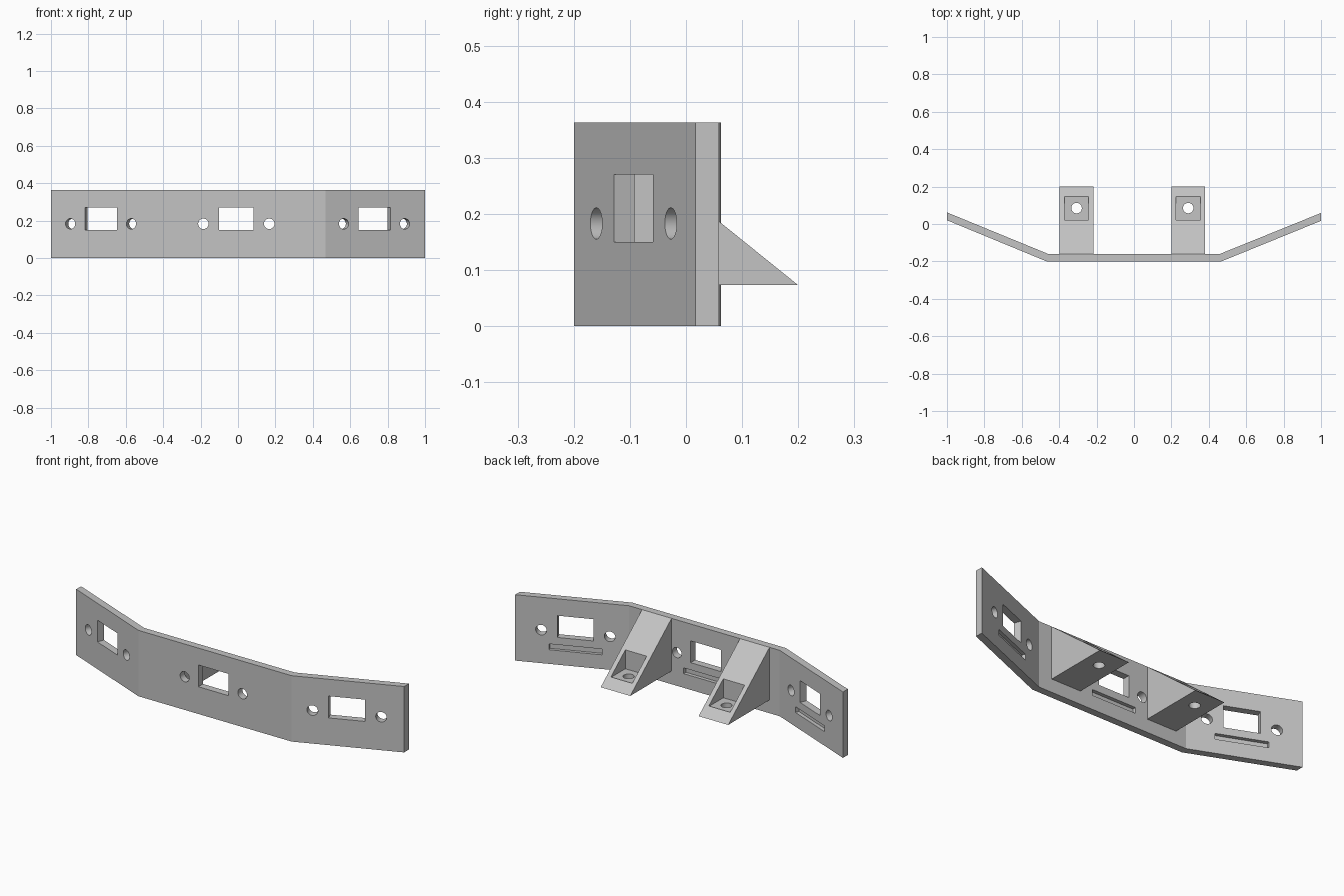
import bpy, bmesh, math
from mathutils import Matrix, Vector

cube = bpy.data.objects.get("Cube")
if cube:
    bpy.data.objects.remove(cube)

grey = bpy.data.materials.new("plain grey")
grey.use_nodes = True
colour = (0.55, 0.55, 0.55, 1)
grey.diffuse_color = colour
grey.node_tree.nodes["Principled BSDF"].inputs["Base Color"].default_value = colour

HEIGHT = 0.363      # plate height
FRONT, BACK = -0.2, -0.16
SHELF = 0.073       # underside of the brackets


def make_object(name, bm):
    bmesh.ops.recalc_face_normals(bm, faces=bm.faces)
    mesh = bpy.data.meshes.new(name)
    bm.to_mesh(mesh)
    bm.free()
    mesh.materials.append(grey)
    obj = bpy.data.objects.new(name, mesh)
    bpy.context.collection.objects.link(obj)
    return obj


def prism(name, points, direction):
    """Extrude a flat outline along a direction."""
    bm = bmesh.new()
    face = bm.faces.new([bm.verts.new(p) for p in points])
    out = bmesh.ops.extrude_face_region(bm, geom=[face])
    moved = [v for v in out["geom"] if isinstance(v, bmesh.types.BMVert)]
    bmesh.ops.translate(bm, verts=moved, vec=Vector(direction))
    return make_object(name, bm)


def box(name, size, matrix):
    bm = bmesh.new()
    bmesh.ops.create_cube(bm, size=1, matrix=matrix @ Matrix.Diagonal((*size, 1)))
    return make_object(name, bm)


def cylinder(name, radius, depth, matrix):
    bm = bmesh.new()
    bmesh.ops.create_cone(bm, cap_ends=True, segments=40, radius1=radius,
                          radius2=radius, depth=depth, matrix=matrix)
    return make_object(name, bm)


def cut(target, cutters):
    """Subtract the cutters, bake the result and remove them."""
    for c in cutters:
        c.hide_render = True
        mod = target.modifiers.new("cut", "BOOLEAN")
        mod.operation = "DIFFERENCE"
        mod.solver = "EXACT"
        mod.object = c
    graph = bpy.context.evaluated_depsgraph_get()
    baked = bpy.data.meshes.new_from_object(target.evaluated_get(graph))
    target.modifiers.clear()
    target.data = baked
    for c in cutters:
        bpy.data.objects.remove(c)
    bpy.ops.object.select_all(action="DESELECT")
    target.select_set(True)
    bpy.context.view_layer.objects.active = target
    bpy.ops.object.shade_smooth_by_angle(angle=math.radians(20))


# Bent plate
outline = [(-1, 0.02), (-0.467, FRONT), (0.467, FRONT), (1, 0.017),
           (1, 0.059), (0.459, BACK), (-0.459, BACK), (-1, 0.062)]
plate = prism("bent_plate", [(x, y, 0) for x, y in outline], (0, 0, HEIGHT))

# Window, two screw holes and a shallow rear slot in each panel
cutters = []
wing = math.radians(22.3)
for x, y, angle in ((-0.734, -0.091, -wing), (-0.009, FRONT, 0), (0.728, -0.092, wing)):
    panel = Matrix.Translation((x, y, 0)) @ Matrix.Rotation(angle, 4, "Z")
    cutters.append(box("window_cutter", (0.185, 0.2, 0.12),
                       panel @ Matrix.Translation((0, 0, 0.21))))
    for side in (-1, 1):
        cutters.append(cylinder("screw_cutter", 0.028, 0.2,
                                panel @ Matrix.Translation((side * 0.176, 0, 0.183))
                                @ Matrix.Rotation(math.pi / 2, 4, "X")))
    cutters.append(box("slot_cutter", (0.27, 0.06, 0.032),
                       panel @ Matrix.Translation((0, 0.05, 0.094))))
cut(plate, cutters)

# Wedge brackets with a nut pocket and a bolt hole
for name, x in (("right_bracket", -0.307), ("left_bracket", 0.29)):
    side = [(BACK, SHELF), (0.2, SHELF), (BACK, HEIGHT)]
    bracket = prism(name, [(x - 0.09, y, z) for y, z in side], (0.18, 0, 0))
    floor = SHELF + 0.04
    pocket = box("pocket_cutter", (0.13, 0.126, 0.3),
                 Matrix.Translation((x, 0.084, floor + 0.15)))
    bolt = cylinder("bolt_cutter", 0.028, 0.3, Matrix.Translation((x, 0.085, SHELF)))
    cut(bracket, [pocket, bolt])
